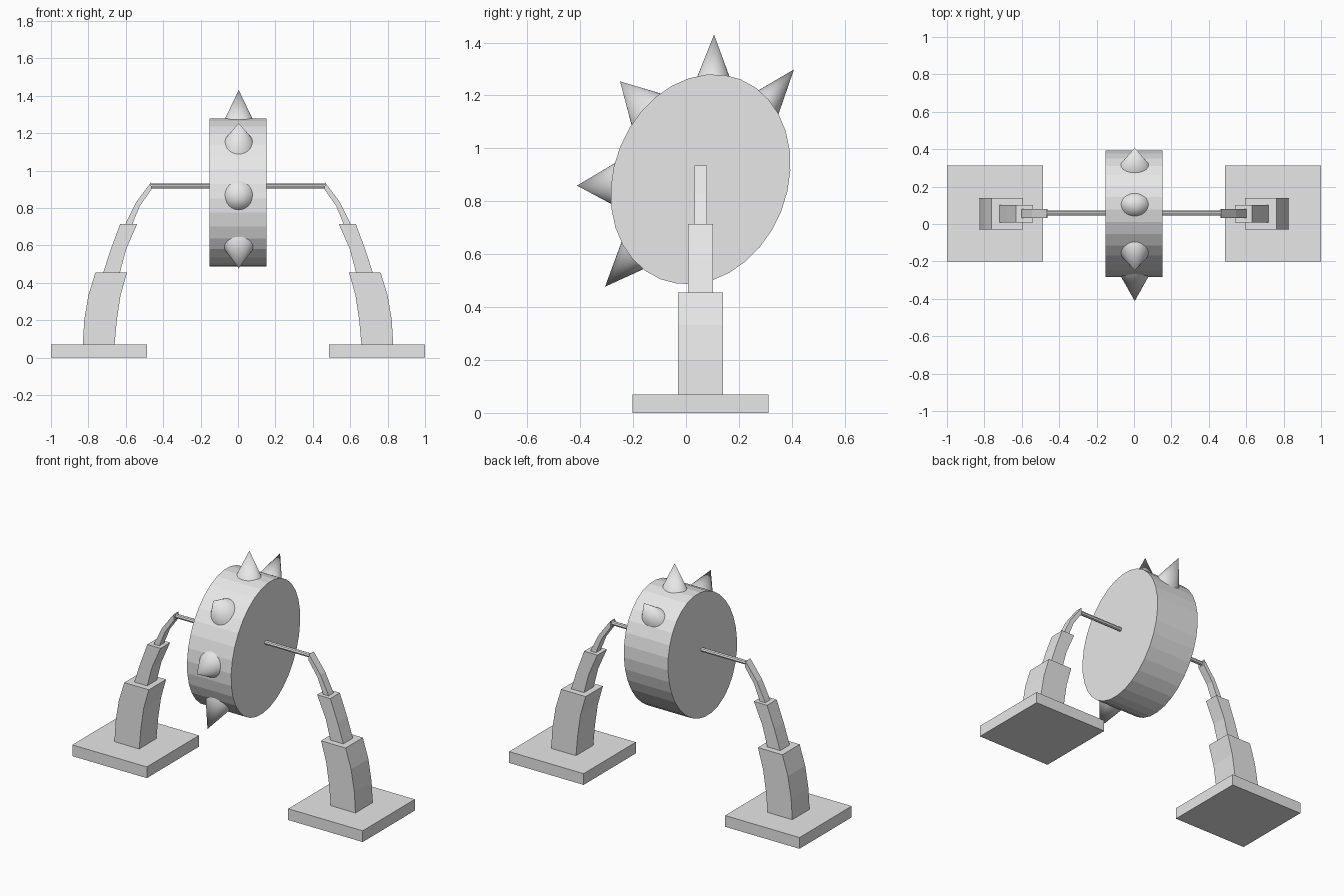
import bpy, bmesh, math
from mathutils import Vector, Matrix

if "Cube" in bpy.data.objects:
    bpy.data.objects.remove(bpy.data.objects["Cube"])

grey = bpy.data.materials.new("light grey")
grey.diffuse_color = (0.8, 0.8, 0.8, 1)
grey.use_nodes = True
grey.node_tree.nodes["Principled BSDF"].inputs["Base Color"].default_value = grey.diffuse_color
CY = 0.055   # shared depth centre of wheel and legs


def finish(name, bm):
    bmesh.ops.recalc_face_normals(bm, faces=bm.faces)
    me = bpy.data.meshes.new(name)
    bm.to_mesh(me)
    bm.free()
    me.materials.append(grey)
    ob = bpy.data.objects.new(name, me)
    bpy.context.collection.objects.link(ob)
    return ob


def box(name, center, size):
    bm = bmesh.new()
    bmesh.ops.create_cube(bm, size=1, matrix=Matrix.Translation(center) @ Matrix.Diagonal((*size, 1)))
    return finish(name, bm)


def bent_bar(name, side, outer, inner, y0, y1):
    """Square bar through paired outer and inner (x, z) points."""
    bm = bmesh.new()
    rings = [[bm.verts.new((side * p[0], y, p[1])) for p, y in ((o, y0), (o, y1), (i, y1), (i, y0))]
             for o, i in zip(outer, inner)]
    for a, b in zip(rings, rings[1:]):
        for k in range(4):
            j = (k + 1) % 4
            bm.faces.new((a[k], a[j], b[j], b[k]))
    bm.faces.new(rings[0])
    bm.faces.new(rings[-1])
    return finish(name, bm)


def x_cylinder(name, center, length, ry, rz, sides, tilt=0):
    bm = bmesh.new()
    m = (Matrix.Translation(center) @ Matrix.Rotation(-tilt, 4, 'X')
         @ Matrix.Diagonal((1, ry, rz, 1)) @ Matrix.Rotation(math.pi / 2, 4, 'Y'))
    bmesh.ops.create_cone(bm, cap_ends=True, segments=sides, radius1=1, radius2=1, depth=length, matrix=m)
    return finish(name, bm)


# oval wheel, leaning back
x_cylinder("wheel", (0, CY, 0.883), 0.304, 0.328, 0.407, 32, math.radians(21.8))

# spikes: tip and the two points where the cone meets the rim, as (y, z)
spikes = [
    ((0.106, 1.43), (0.040, 1.265), (0.165, 1.27)),
    ((0.408, 1.298), (0.268, 1.216), (0.351, 1.133)),
    ((-0.249, 1.253), (-0.098, 1.208), (-0.204, 1.08)),
    ((-0.412, 0.859), (-0.264, 0.947), (-0.283, 0.79)),
    ((-0.306, 0.477), (-0.245, 0.643), (-0.166, 0.541)),
]
for n, pts in enumerate(spikes):
    tip, a, b = (Vector((0.004, *p)) for p in pts)
    mid, half = (a + b) / 2, (b - a) / 2
    bm = bmesh.new()
    top = bm.verts.new(tip)
    ring = []
    for k in range(32):
        t = math.tau * k / 32
        p = mid + half * math.cos(t) + Vector((0.078 * math.sin(t), 0, 0))
        ring.append(bm.verts.new(tip + (p - tip) * 1.2))   # base sunk into wheel
    for k in range(32):
        bm.faces.new((ring[k], ring[(k + 1) % 32], top))
    bm.faces.new(ring)
    ob = finish(f"spike_{n + 1}", bm)
    for f in ob.data.polygons:
        f.use_smooth = len(f.vertices) == 3

# stands, one on each side
for side, tag in ((-1, "left"), (1, "right")):
    box(f"foot_{tag}", (side * 0.7435, CY, 0.035), (0.513, 0.513, 0.07))
    bent_bar(f"lower_leg_{tag}", side,
             [(0.83, 0.068), (0.822, 0.2), (0.80, 0.333), (0.762, 0.456)],
             [(0.66, 0.068), (0.648, 0.2), (0.628, 0.333), (0.593, 0.456)], -0.03, 0.14)
    bent_bar(f"middle_leg_{tag}", side,
             [(0.725, 0.44), (0.68, 0.58), (0.63, 0.714)],
             [(0.635, 0.44), (0.598, 0.58), (0.539, 0.714)], 0.008, 0.102)
    bent_bar(f"upper_leg_{tag}", side,
             [(0.612, 0.69), (0.595, 0.73), (0.545, 0.83), (0.466, 0.936)],
             [(0.572, 0.69), (0.56, 0.725), (0.525, 0.81), (0.462, 0.90)], 0.032, 0.08)
    x_cylinder(f"axle_{tag}", (side * 0.302, 0.058, 0.917), 0.33, 0.013, 0.013, 8)
